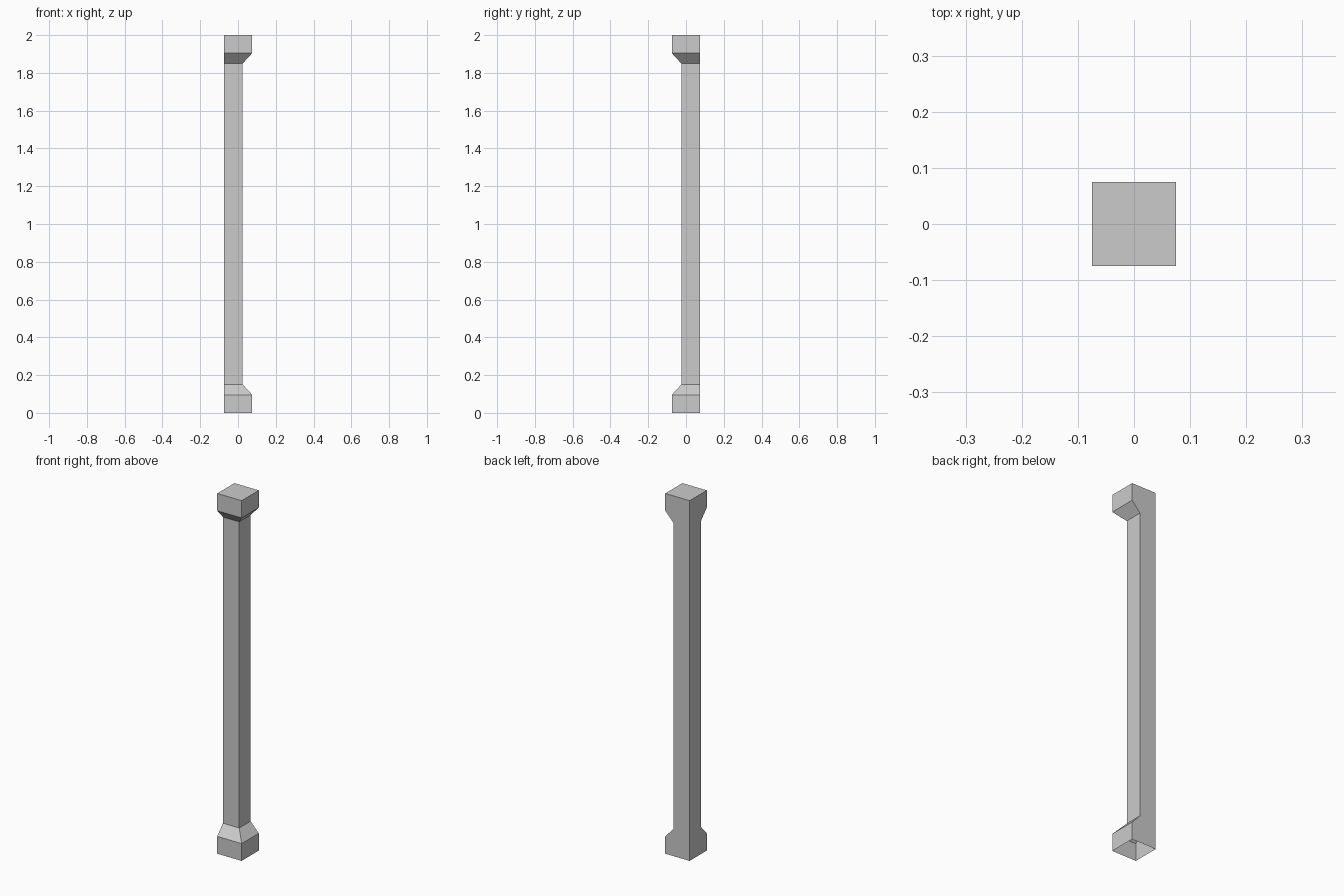
import bpy
import bmesh

if "Cube" in bpy.data.objects:
    bpy.data.objects.remove(bpy.data.objects["Cube"])

HALF = 0.075      # half width of the end blocks
SHAFT = 0.10      # width of the shaft, flush with the left and back sides
WIDE = 2 * HALF

# Height and width of each square section, bottom to top
sections = [(0.0, WIDE), (0.096, WIDE), (0.15, SHAFT),
            (1.85, SHAFT), (1.904, WIDE), (2.0, WIDE)]


def ring(bm, z, width):
    """Square section anchored on the left/back corner."""
    x0, y1 = -HALF, HALF
    x1, y0 = x0 + width, y1 - width
    return [bm.verts.new((x, y, z)) for x, y in
            ((x0, y0), (x1, y0), (x1, y1), (x0, y1))]


bm = bmesh.new()
rings = [ring(bm, z, w) for z, w in sections]

# Side walls: base block, lower taper, shaft, upper taper, top block
for low, high in zip(rings, rings[1:]):
    for i in range(4):
        j = (i + 1) % 4
        bm.faces.new((low[i], low[j], high[j], high[i]))

# Top cap; the underside is open
bm.faces.new(rings[-1])

mesh = bpy.data.meshes.new("corner_post")
bm.to_mesh(mesh)
bm.free()
post = bpy.data.objects.new("corner_post", mesh)
bpy.context.collection.objects.link(post)
